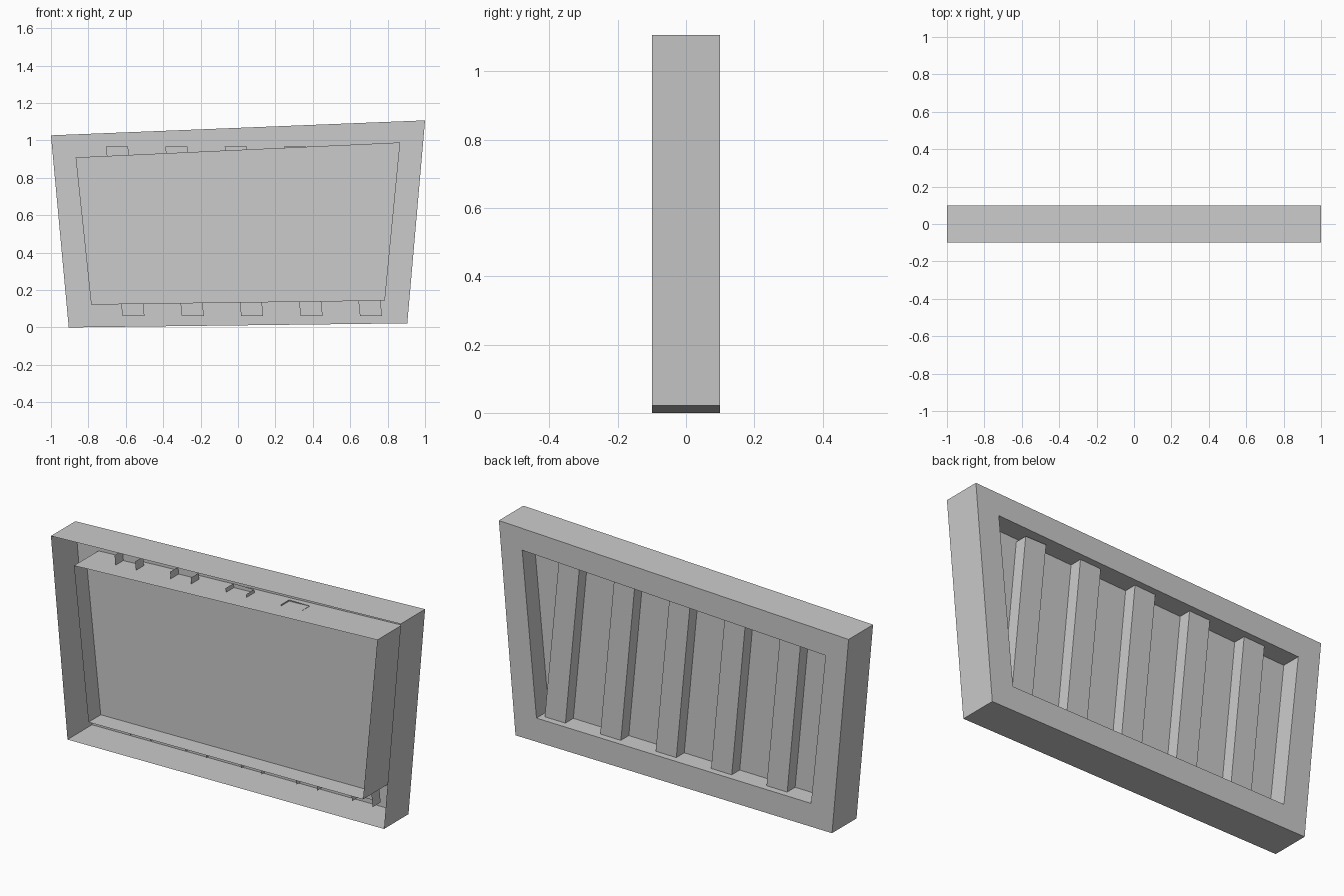
import bpy, bmesh

cube = bpy.data.objects.get("Cube")
if cube:
    bpy.data.objects.remove(cube, do_unlink=True)

grey = bpy.data.materials.new("plain grey")
grey.use_nodes = True
colour = (0.6, 0.6, 0.6, 1)
grey.diffuse_color = colour
grey.node_tree.nodes["Principled BSDF"].inputs["Base Color"].default_value = colour

# Corners as (x, z): bottom left, bottom right, top right, top left
OUTER = [(-0.905, 0.0), (0.905, 0.022), (1.0, 1.107), (-1.0, 1.027)]
INNER = [(-0.785, 0.122), (0.785, 0.143), (0.867, 0.989), (-0.868, 0.909)]
FRONT, MIDDLE, BACK = -0.1, 0.0, 0.1


def add_object(name, bm):
    mesh = bpy.data.meshes.new(name)
    bm.to_mesh(mesh)
    bm.free()
    mesh.materials.append(grey)
    obj = bpy.data.objects.new(name, mesh)
    bpy.context.collection.objects.link(obj)
    return obj


def ring(bm, corners, y):
    return [bm.verts.new((x, y, z)) for x, z in corners]


def bridge(bm, a, b, closed=True):
    count = len(a)
    for i in range(count if closed else count - 1):
        j = (i + 1) % count
        bm.faces.new((a[i], a[j], b[j], b[i]))


# Hollow frame: outer walls, back border and opening walls, open at the front
bm = bmesh.new()
loops = [ring(bm, OUTER, FRONT), ring(bm, OUTER, BACK),
         ring(bm, INNER, BACK), ring(bm, INNER, FRONT)]
for a, b in zip(loops, loops[1:]):
    bridge(bm, a, b)
bmesh.ops.recalc_face_normals(bm, faces=bm.faces)
add_object("frame", bm)

# Thin panel across the middle of the opening
bm = bmesh.new()
bm.faces.new(ring(bm, INNER, MIDDLE))
add_object("panel", bm)

# Leaning U-shaped ribs behind the panel, with open ends
WIDTH, DEPTH, PITCH, LEAN = 0.118, 0.065, 0.3175, -0.088
for i in range(5):
    bm = bmesh.new()
    ends = []
    for z, shift in ((0.06, 0), (0.967, LEAN)):
        left = -0.618 + i * PITCH + shift
        right = left + WIDTH
        profile = [(left, MIDDLE), (left, DEPTH), (right, DEPTH), (right, MIDDLE)]
        ends.append([bm.verts.new((x, y, z)) for x, y in profile])
    bridge(bm, ends[1], ends[0], closed=False)
    bmesh.ops.recalc_face_normals(bm, faces=bm.faces)
    add_object(f"rib_{i + 1}", bm)
